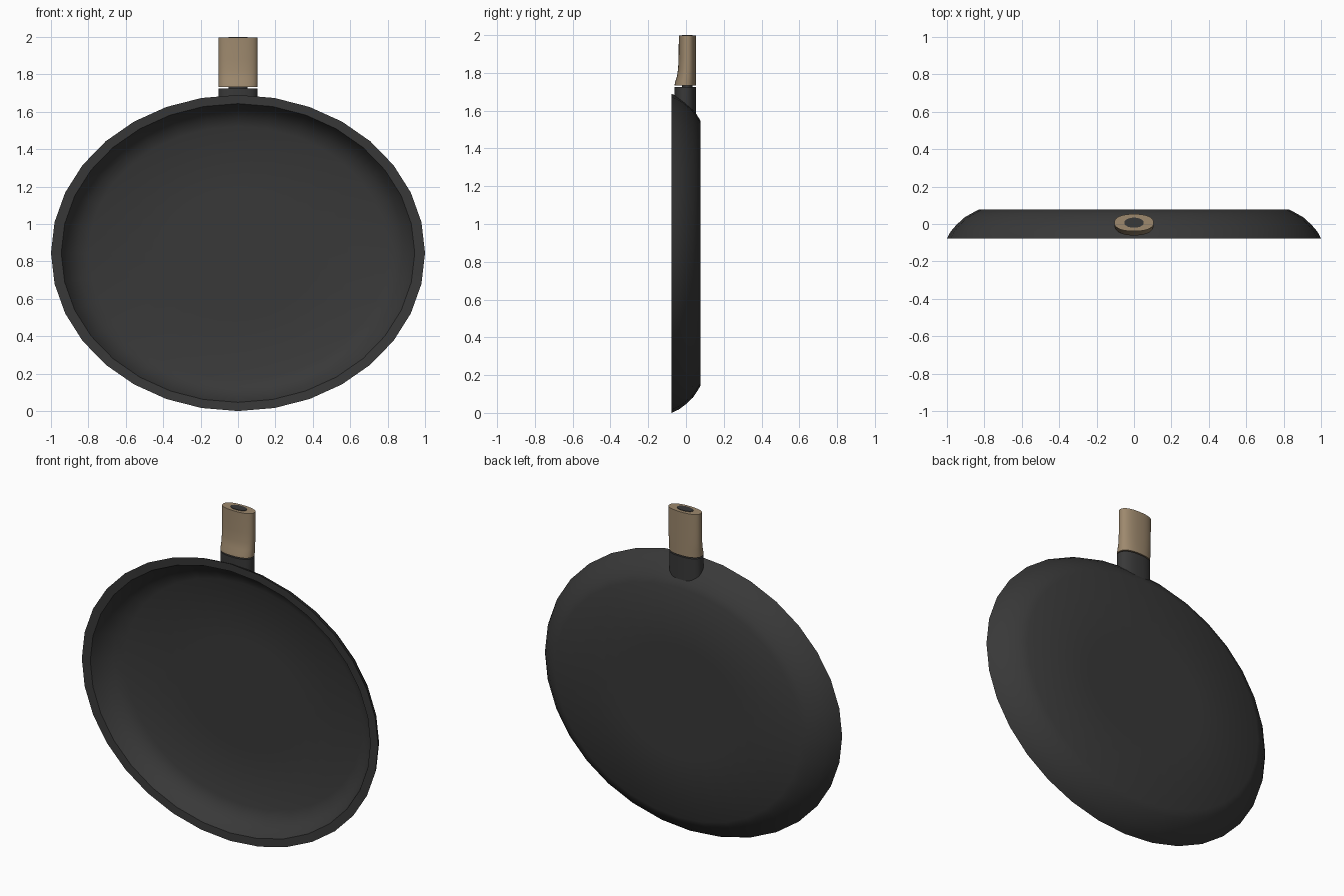
import bpy
import bmesh
from math import cos, sin, pi, radians, copysign

cube = bpy.data.objects.get("Cube")
if cube:
    bpy.data.objects.remove(cube)


def material(name, color):
    m = bpy.data.materials.new(name)
    m.use_nodes = True
    m.diffuse_color = color
    m.node_tree.nodes["Principled BSDF"].inputs["Base Color"].default_value = color
    return m


iron = material("dark iron", (0.04, 0.04, 0.04, 1))
wood = material("light wood", (0.34, 0.25, 0.155, 1))


def loft(name, rings, mat, angle):
    """Skin a list of closed rings and cap both ends."""
    bm = bmesh.new()
    loops = [[bm.verts.new(p) for p in ring] for ring in rings]
    n = len(loops[0])
    for a, b in zip(loops, loops[1:]):
        for i in range(n):
            j = (i + 1) % n
            bm.faces.new((a[i], a[j], b[j], b[i]))
    bm.faces.new(loops[0])
    bm.faces.new(loops[-1])
    bmesh.ops.recalc_face_normals(bm, faces=bm.faces)
    mesh = bpy.data.meshes.new(name)
    bm.to_mesh(mesh)
    bm.free()
    mesh.materials.append(mat)
    obj = bpy.data.objects.new(name, mesh)
    bpy.context.collection.objects.link(obj)
    bpy.ops.object.select_all(action="DESELECT")
    obj.select_set(True)
    bpy.context.view_layer.objects.active = obj
    bpy.ops.object.shade_smooth_by_angle(angle=radians(angle))
    return obj


def bowl_ring(r, y, n=32):
    return [(r * cos(2 * pi * i / n), y, 0.845 + 0.845 * r * sin(2 * pi * i / n))
            for i in range(n)]


def oval_ring(z, front, back, half, slant=0.0, power=0.85, n=40):
    """Rounded handle section; slant lowers the back edge."""
    mid, depth = (front + back) / 2, (back - front) / 2
    ring = []
    for i in range(n):
        c, s = cos(2 * pi * i / n), sin(2 * pi * i / n)
        x = half * copysign(abs(c) ** power, c)
        y = depth * copysign(abs(s) ** power, s)
        ring.append((x, mid + y, z - slant * y))
    return ring


# Pan bowl: outside from the base to the rim, then inside to the floor
profile = [(0.4, 0.077), (0.83, 0.077), (0.87, 0.056), (0.905, 0.036), (0.95, -0.005),
           (0.98, -0.04), (1.0, -0.077), (0.945, -0.074),
           (0.93, -0.045), (0.9, -0.005), (0.86, 0.027), (0.8, 0.05), (0.4, 0.055)]
loft("pan_bowl", [bowl_ring(r, y) for r, y in profile], iron, 50)

# Neck, slanted at its foot to sit on the curved wall
loft("handle_neck", [oval_ring(1.61, -0.061, 0.053, 0.105, 0.95),
                     oval_ring(1.725, -0.061, 0.053, 0.105)], iron, 40)

# Wooden grip, flared at the front near the neck
flare = [(1.732, -0.061), (1.75, -0.058), (1.78, -0.048),
         (1.82, -0.042), (1.88, -0.039), (1.997, -0.038)]
loft("handle_grip", [oval_ring(z, f, 0.053, 0.105) for z, f in flare], wood, 40)

# Dark core showing at the tip of the grip
loft("handle_core", [oval_ring(z, -0.02, 0.034, 0.052, power=1.0)
                     for z in (1.7, 2.0)], iron, 40)
